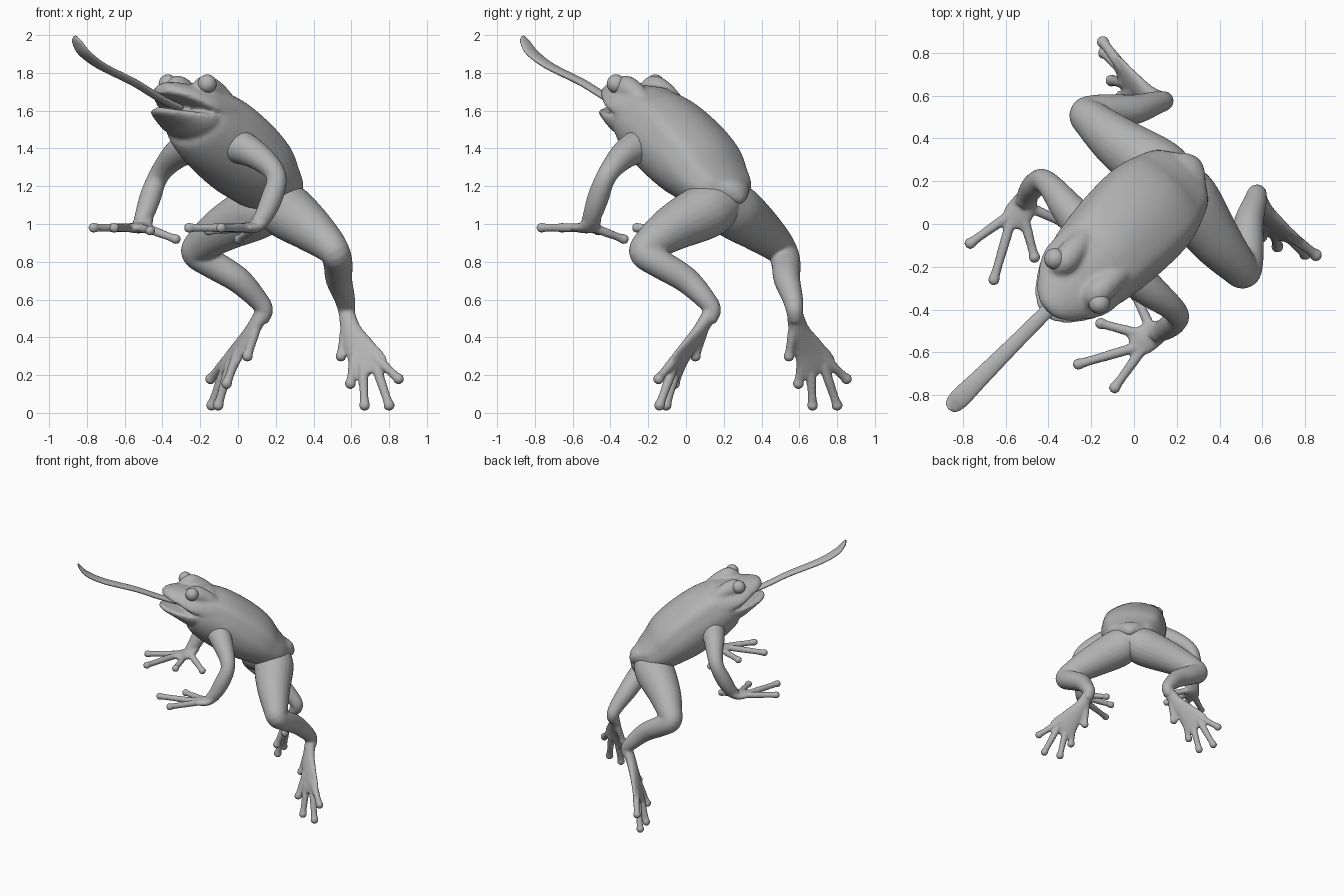
import bpy
import bmesh
import math
from mathutils import Vector, Matrix

if "Cube" in bpy.data.objects:
    bpy.data.objects.remove(bpy.data.objects["Cube"], do_unlink=True)

# The body faces the -x -y diagonal, so swapping x and y mirrors left to right
DIAGONAL = math.sqrt(0.5)
SIDE = Vector((DIAGONAL, -DIAGONAL, 0))
SWAP = Matrix(((0, 1, 0, 0), (1, 0, 0, 0), (0, 0, 1, 0), (0, 0, 0, 1)))

skin = bpy.data.materials.new("plain_grey")
skin.use_nodes = True
grey = (0.45, 0.45, 0.45, 1)
skin.diffuse_color = grey
skin.node_tree.nodes["Principled BSDF"].inputs["Base Color"].default_value = grey


def mid(u, z, w, up, down):
    """Section on the symmetry plane, u being the distance backwards."""
    return (u * DIAGONAL, u * DIAGONAL, z, w, up, down)


def spline(rows, steps=6):
    """Smooth interpolation through all section rows."""
    rows = [Vector(tuple(r) + (r[-1],) * (6 - len(r))) for r in rows]
    rows = [rows[0]] + rows + [rows[-1]]
    out = []
    for a, b, c, d in zip(rows, rows[1:], rows[2:], rows[3:]):
        for i in range(steps):
            t = i / steps
            out.append(b + (c - a) * (t / 2) + (a * 2 - b * 5 + c * 4 - d) * (t * t / 2)
                       + (b * 3 - a - c * 3 + d) * (t ** 3 / 2))
    return out + [rows[-1]]


def loft(bm, rows, side=SIDE, ridge=0.0, count=24):
    """Sweep sections with half width, upper and lower height along a path."""
    rows = spline(rows)
    rings = []
    for i, row in enumerate(rows):
        ahead, behind = rows[min(i + 1, len(rows) - 1)], rows[max(i - 1, 0)]
        tangent = (Vector(ahead[:3]) - Vector(behind[:3])).normalized()
        across = (side - tangent * side.dot(tangent)).normalized()
        normal = tangent.cross(across)
        w, up, down = (max(v, 0.004) for v in row[3:])
        ring = []
        for k in range(count):
            angle = math.tau * k / count
            c, s = math.cos(angle), math.sin(angle)
            grow = 1 + ridge * math.exp(-((s - 0.65) / 0.2) ** 2)
            offset = across * (w * c) + normal * ((up if s > 0 else down) * s)
            ring.append(bm.verts.new(Vector(row[:3]) + offset * grow))
        rings.append(ring)
    faces = [bm.faces.new(rings[0]), bm.faces.new(rings[-1][::-1])]
    for a, b in zip(rings, rings[1:]):
        for k in range(count):
            n = (k + 1) % count
            faces.append(bm.faces.new((a[k], b[k], b[n], a[n])))
    bmesh.ops.recalc_face_normals(bm, faces=faces)


def ball(bm, centre, radius):
    bmesh.ops.create_icosphere(bm, subdivisions=3, radius=radius,
                               matrix=Matrix.Translation(centre))


def digit(bm, root, tip, radius):
    """Finger or toe with a round pad at its tip."""
    root, tip = Vector(root), Vector(tip)
    loft(bm, [(*root, radius), (*root.lerp(tip, 0.4), radius),
              (*root.lerp(tip, 0.75), radius * 0.9), (*tip, radius)],
         side=Vector((0.8, 0.5, 0.3)), count=14)
    ball(bm, tip, radius * 1.15)


def finish(bm, name, voxel=0, passes=4, mirrored=False):
    """Make the object, fusing its pieces into one smooth skin if asked."""
    if mirrored:
        bm.transform(SWAP)
        bmesh.ops.reverse_faces(bm, faces=bm.faces)
    mesh = bpy.data.meshes.new(name)
    bm.to_mesh(mesh)
    mesh.materials.append(skin)
    obj = bpy.data.objects.new(name, mesh)
    bpy.context.collection.objects.link(obj)
    bpy.ops.object.select_all(action='DESELECT')
    obj.select_set(True)
    bpy.context.view_layer.objects.active = obj
    if voxel:
        remesh = obj.modifiers.new("fuse", 'REMESH')
        remesh.mode = 'VOXEL'
        remesh.voxel_size = voxel
        relax = obj.modifiers.new("relax", 'SMOOTH')
        relax.iterations = passes
        bpy.ops.object.modifier_apply(modifier="fuse")
        bpy.ops.object.modifier_apply(modifier="relax")
    bpy.ops.object.shade_smooth()


def pair(bm, name, **options):
    finish(bm, "left_" + name, **options)
    finish(bm, "right_" + name, mirrored=True, **options)
    bm.free()


# Torso, from rump to neck
bm = bmesh.new()
loft(bm, [mid(0.42, 1.12, 0.02, 0.02, 0.02),
          mid(0.375, 1.15, 0.09, 0.075, 0.05),
          mid(0.31, 1.17, 0.175, 0.1, 0.11),
          mid(0.2, 1.23, 0.225, 0.155, 0.17),
          mid(0.09, 1.32, 0.25, 0.19, 0.215),
          mid(-0.055, 1.42, 0.25, 0.205, 0.23),
          mid(-0.2, 1.505, 0.235, 0.205, 0.215),
          mid(-0.32, 1.57, 0.21, 0.165, 0.17),
          mid(-0.38, 1.59, 0.15, 0.1, 0.1)], ridge=0.07, count=48)

# Upper head and lower jaw, with the open mouth between them
loft(bm, [mid(-0.24, 1.57, 0.22, 0.16, 0.05),
          mid(-0.38, 1.615, 0.21, 0.13, 0.025),
          mid(-0.46, 1.66, 0.17, 0.095, 0.022),
          mid(-0.54, 1.695, 0.1, 0.06, 0.018),
          mid(-0.575, 1.705, 0.045, 0.03, 0.012)], count=40)
loft(bm, [mid(-0.26, 1.55, 0.2, 0.03, 0.14),
          mid(-0.38, 1.575, 0.205, 0.015, 0.125),
          mid(-0.48, 1.59, 0.16, 0.012, 0.075),
          mid(-0.56, 1.6, 0.095, 0.012, 0.035),
          mid(-0.595, 1.61, 0.035, 0.012, 0.018)], count=40)

# Brow bulges that hold the eyes and fade into the back
brow = [(-0.225, -0.365, 1.695, 0.035), (-0.175, -0.325, 1.722, 0.064),
        (-0.113, -0.27, 1.69, 0.06), (-0.05, -0.22, 1.63, 0.05)]
loft(bm, brow)
loft(bm, [(y, x, z, r) for x, y, z, r in brow])
finish(bm, "body", voxel=0.011, passes=8)
bm.free()

# Eyes
bm = bmesh.new()
ball(bm, (-0.163, -0.37, 1.742), 0.05)
pair(bm, "eye")

# Tongue, flat and curling up at its tip
bm = bmesh.new()
loft(bm, [mid(-0.28, 1.59, 0.035, 0.018, 0.018),
          mid(-0.45, 1.62, 0.035, 0.018, 0.018),
          mid(-0.6, 1.672, 0.033, 0.018, 0.018),
          mid(-0.78, 1.75, 0.035, 0.018, 0.018),
          mid(-1.02, 1.835, 0.042, 0.018, 0.018),
          mid(-1.15, 1.905, 0.047, 0.017, 0.017),
          mid(-1.205, 1.965, 0.035, 0.012, 0.012),
          mid(-1.22, 1.995, 0.01, 0.005, 0.005)])
finish(bm, "tongue")
bm.free()

# Hind legs: thigh, shin, ankle, then webbed foot
bm = bmesh.new()
loft(bm, [(0.18, 0.23, 1.14, 0.11), (0.25, 0.115, 1.075, 0.148),
          (0.37, -0.06, 0.985, 0.125), (0.47, -0.18, 0.9, 0.096),
          (0.515, -0.22, 0.845, 0.08), (0.53, -0.13, 0.785, 0.077),
          (0.535, 0, 0.705, 0.07), (0.565, 0.1, 0.605, 0.055),
          (0.575, 0.14, 0.545, 0.046), (0.58, 0.12, 0.49, 0.04)],
     side=Vector((0.9, 0.3, 0.3)))
loft(bm, [(0.575, 0.13, 0.53, 0.042, 0.04), (0.6, 0.07, 0.43, 0.058, 0.034),
          (0.65, 0, 0.33, 0.085, 0.028), (0.69, -0.05, 0.25, 0.108, 0.024),
          (0.705, -0.07, 0.21, 0.1, 0.016)], side=Vector((0.93, -0.34, 0.15)))
for root, tip in (((0.62, 0, 0.32), (0.595, -0.06, 0.155)),
                  ((0.66, -0.04, 0.26), (0.67, -0.105, 0.04)),
                  ((0.725, -0.06, 0.26), (0.8, -0.14, 0.04)),
                  ((0.72, -0.045, 0.3), (0.85, -0.145, 0.18)),
                  ((0.57, 0.1, 0.46), (0.545, 0.05, 0.3))):
    digit(bm, root, tip, 0.026)
pair(bm, "hind_leg", voxel=0.009, passes=5)

# Arms: shoulder, elbow, wrist, then open hand
bm = bmesh.new()
loft(bm, [(-0.13, -0.14, 1.45, 0.1), (-0.02, -0.23, 1.42, 0.095),
          (0.08, -0.315, 1.375, 0.078), (0.17, -0.385, 1.305, 0.06),
          (0.205, -0.43, 1.235, 0.053), (0.18, -0.465, 1.14, 0.057),
          (0.14, -0.495, 1.05, 0.05), (0.1, -0.52, 1, 0.038)],
     side=Vector((0.6, 0.8, 0)))
loft(bm, [(0.14, -0.49, 1.03, 0.045, 0.038), (0.09, -0.515, 0.985, 0.062, 0.032),
          (0.03, -0.55, 0.98, 0.068, 0.026), (-0.01, -0.57, 0.98, 0.05, 0.018)],
     side=Vector((0.45, -0.9, 0)))
for root, tip in (((0.05, -0.52, 0.98), (-0.155, -0.465, 0.965)),
                  ((0.03, -0.57, 0.98), (-0.26, -0.655, 0.98)),
                  ((0.05, -0.57, 0.98), (-0.09, -0.765, 0.98)),
                  ((0.08, -0.49, 0.98), (0.005, -0.33, 0.92))):
    digit(bm, root, tip, 0.024)
pair(bm, "arm", voxel=0.009, passes=4)
